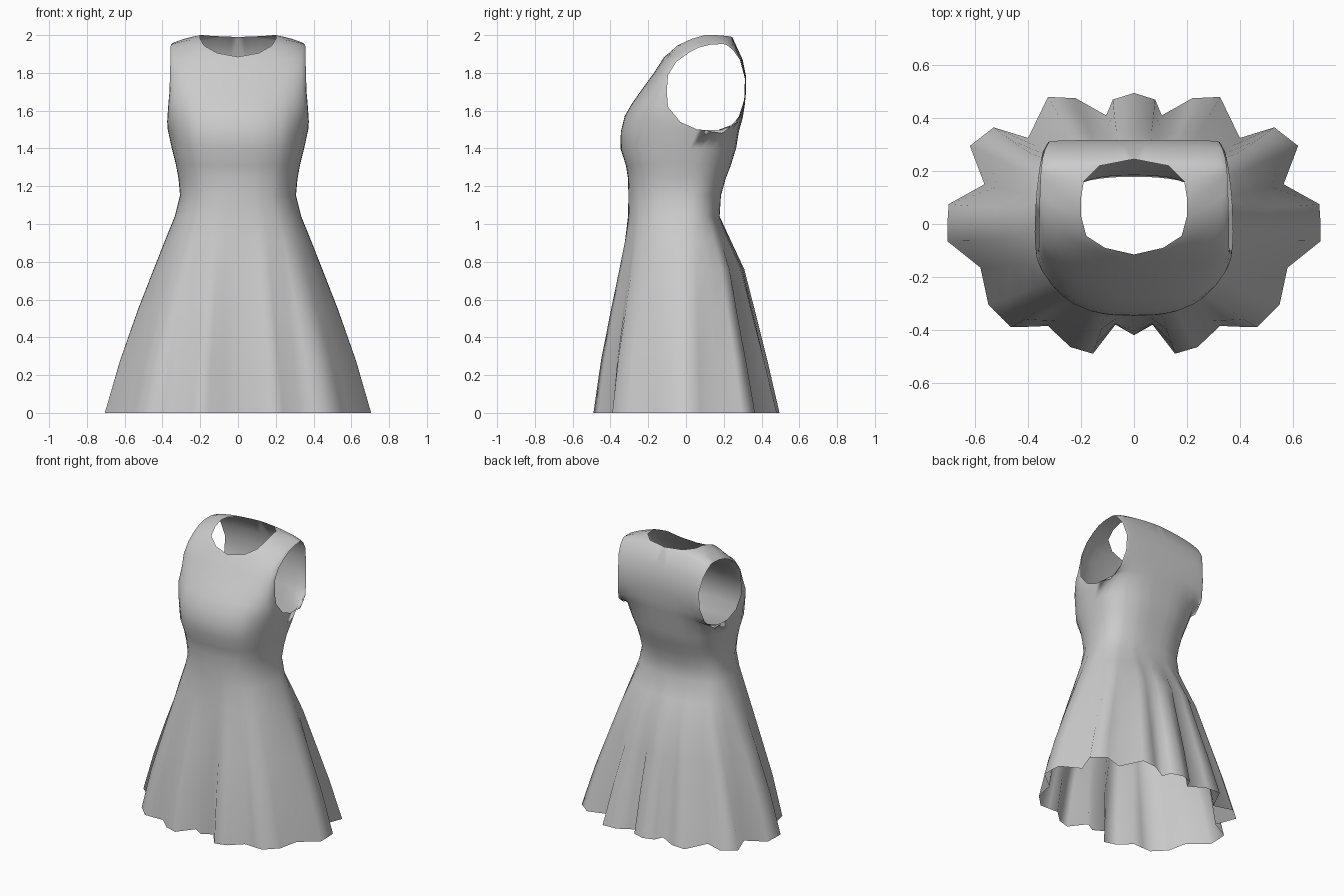
import bpy, bmesh, math
from mathutils import Vector

cube = bpy.data.objects.get("Cube")
if cube:
    bpy.data.objects.remove(cube)

fabric = bpy.data.materials.new("grey_fabric")
fabric.use_nodes = True
GREY = (0.6, 0.6, 0.6, 1)
fabric.diffuse_color = GREY
fabric.node_tree.nodes["Principled BSDF"].inputs["Base Color"].default_value = GREY

N = 10  # segments in each quarter of the dress

# Pleated hem outline, front centre round the side to back centre
HEM = [(0, -.42), (.07, -.38), (.155, -.49), (.24, -.465), (.325, -.385), (.395, -.388),
       (.465, -.39), (.55, -.305), (.58, -.165), (.705, -.065), (.705, 0), (.70, .075),
       (.565, .15), (.62, .295), (.53, .365), (.40, .325), (.325, .48), (.22, .475),
       (.105, .41), (.08, .47), (0, .495)]
ANGLES = [math.atan2(x / .7, abs(y) / .48) for x, y in HEM]
FRONT_T, BACK_T = ANGLES[:N + 1], ANGLES[:N - 1:-1]

# Rings up the skirt and waist: z, half width, front y, side y, back y, squareness
RINGS = [(0, .67, -.45, 0, .45, 2.2), (.28, .60, -.425, 0, .40, 2.2), (.55, .515, -.385, 0, .345, 2.2),
         (.76, .44, -.35, 0, .30, 2.3), (.91, .385, -.325, 0, .235, 2.4), (1.04, .335, -.307, 0, .178, 2.5),
         (1.15, .307, -.305, 0, .185, 2.5), (1.24, .315, -.307, 0, .21, 2.6), (1.31, .328, -.318, 0, .237, 2.6),
         (1.40, .35, -.347, .02, .265, 2.7)]

# Bodice rows, bust to shoulder ridge: centre or neckline points, then armhole points
RIDGE = ((.2, .1, 2), (.353, .18, 1.952))
UNDERARM = (.372, .06, 1.5)
FRONT = list(zip(
    [(0, -.345, 1.49), (0, -.325, 1.57), (0, -.285, 1.64), (0, -.235, 1.71), (0, -.17, 1.8),
     (0, -.115, 1.885), (.11, -.09, 1.905), (.18, -.045, 1.945), (.2, .03, 1.98)],
    [UNDERARM, (.375, -.03, 1.54), (.37, -.095, 1.62), (.363, -.102, 1.7), (.36, -.095, 1.79),
     (.358, -.05, 1.86), (.358, .02, 1.91), (.357, .07, 1.935), (.355, .13, 1.95)])) + [RIDGE]
BACK = list(zip(
    [(0, .28, 1.49), (0, .3, 1.56), (0, .31, 1.62), (0, .318, 1.7), (0, .318, 1.78),
     (0, .3, 1.87), (0, .245, 1.99), (.13, .22, 1.995), (.19, .16, 2)],
    [UNDERARM, (.36, .19, 1.48), (.345, .27, 1.54), (.325, .308, 1.655), (.32, .312, 1.77),
     (.335, .285, 1.87), (.345, .25, 1.92), (.35, .215, 1.948), (.352, .195, 1.953)])) + [RIDGE]


def bow(a, b, angles, n):
    """Curve from a centre point to a side point, rounded like a superellipse."""
    a, b = Vector(a), Vector(b)
    pts = []
    for t in angles:
        s = max(math.sin(t), 0) ** (2 / n)
        c = 1 - max(math.cos(t), 0) ** (2 / n)
        pts.append(Vector((a.x + (b.x - a.x) * s, a.y + (b.y - a.y) * c, a.z + (b.z - a.z) * c)))
    return pts


def half_ring(z, w, yf, ys, yb, n):
    front = bow((0, yf, z), (w, ys, z), FRONT_T, n)
    back = bow((0, yb, z), (w, ys, z), BACK_T, n)
    return front + back[-2::-1]


def panel_rows(panel, angles):
    rows = []
    for k, (a, b) in enumerate(panel):
        f = k / (len(panel) - 1)
        ts = [t * (1 - f) + f * math.pi / 2 * j / N for j, t in enumerate(angles)]
        rows.append(bow(a, b, ts, 2.7 - 1.6 * f))
    return rows


bm = bmesh.new()


def skin(rows, flip=False):
    grid = [[bm.verts.new(p) for p in row] for row in rows]
    for lo, hi in zip(grid, grid[1:]):
        for j in range(len(lo) - 1):
            quad = [lo[j], lo[j + 1], hi[j + 1], hi[j]]
            bm.faces.new(quad[::-1] if flip else quad)


# Skirt and waist, with the pleats deepening towards the hem
base = half_ring(*RINGS[0])
pleats = [Vector((x, y, 0)) - p for (x, y), p in zip(HEM, base)]
lower = []
for ring in RINGS:
    depth = max(0, 1 - ring[0] / 1.04) ** 1.25
    lower.append([p + d * depth for p, d in zip(half_ring(*ring), pleats)])

# Bodice panels meet at the shoulder ridge and leave neck and arm openings
front_rows = panel_rows(FRONT, FRONT_T)
back_rows = panel_rows(BACK, BACK_T)
lower.append(front_rows[0] + back_rows[0][-2::-1])
skin(lower)
skin(front_rows)
skin(back_rows, flip=True)
bmesh.ops.remove_doubles(bm, verts=bm.verts[:], dist=0.0005)
for v in bm.verts:
    if abs(v.co.x) < 0.0005:
        v.co.x = 0
for f in bm.faces:
    f.smooth = True

mesh = bpy.data.meshes.new("dress")
bm.to_mesh(mesh)
bm.free()
mesh.materials.append(fabric)
dress = bpy.data.objects.new("dress", mesh)
bpy.context.collection.objects.link(dress)
mirror = dress.modifiers.new("mirror", 'MIRROR')
mirror.use_clip = True
mirror.merge_threshold = 0.001
